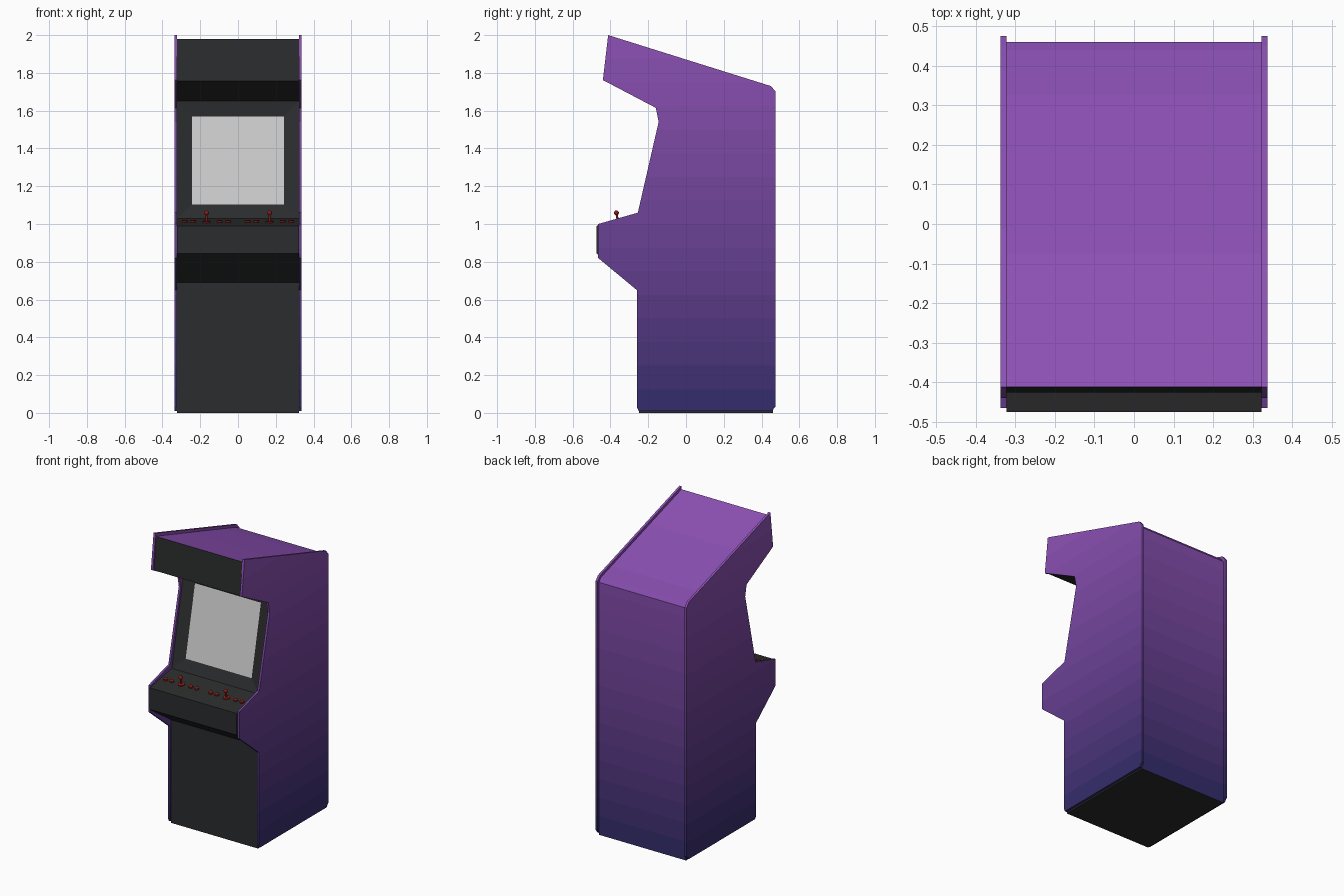
import bpy, bmesh, math
from mathutils import Vector, Matrix

if "Cube" in bpy.data.objects:
    bpy.data.objects.remove(bpy.data.objects["Cube"])

BANDS = 16


def material(name, rgb):
    m = bpy.data.materials.new(name)
    m.diffuse_color = (*rgb, 1)
    m.use_nodes = True
    m.node_tree.nodes["Principled BSDF"].inputs["Base Color"].default_value = m.diffuse_color
    return m


black = material("black", (0.024, 0.025, 0.026))
red = material("red", (0.25, 0.012, 0.01))
glass = material("screen_grey", (0.8, 0.8, 0.8))
low, high = Vector((0.028, 0.024, 0.14)), Vector((0.28, 0.085, 0.48))
fade = [material(f"purple_{i}", low.lerp(high, (i + 0.5) / BANDS)) for i in range(BANDS)]


def extrude_profile(profile, x0, x1):
    bm = bmesh.new()
    face = bm.faces.new([bm.verts.new((x0, y, z)) for y, z in profile])
    out = bmesh.ops.extrude_face_region(bm, geom=[face], use_keep_orig=True)
    moved = [v for v in out["geom"] if isinstance(v, bmesh.types.BMVert)]
    bmesh.ops.translate(bm, verts=moved, vec=(x1 - x0, 0, 0))
    bmesh.ops.recalc_face_normals(bm, faces=bm.faces)
    return bm


def apply_fade(bm):
    """Slice the purple faces (index 1) into height bands, one shade each."""
    bmesh.ops.triangulate(bm, faces=[f for f in bm.faces if f.material_index == 1])
    for i in range(1, BANDS):
        faces = [f for f in bm.faces if f.material_index == 1]
        geom = set(faces)
        for f in faces:
            geom.update(f.edges, f.verts)
        bmesh.ops.bisect_plane(bm, geom=list(geom), dist=1e-5,
                               plane_co=(0, 0, 2 * i / BANDS), plane_no=(0, 0, 1))
    for f in bm.faces:
        if f.material_index == 1:
            z = f.calc_center_median().z
            f.material_index = 2 + min(BANDS - 1, int(z / 2 * BANDS))


def finish(bm, name, mats):
    me = bpy.data.meshes.new(name)
    bm.to_mesh(me)
    bm.free()
    for m in mats:
        me.materials.append(m)
    ob = bpy.data.objects.new(name, me)
    bpy.context.collection.objects.link(ob)
    return ob


# Side panels
side = [(-0.412, 2.0), (0.45, 1.73), (0.475, 1.70), (0.475, 0.035), (0.455, 0.01),
        (-0.25, 0.01), (-0.26, 0.03), (-0.26, 0.65), (-0.465, 0.82), (-0.465, 1.0),
        (-0.255, 1.06), (-0.145, 1.54), (-0.16, 1.615), (-0.44, 1.762)]
bm = extrude_profile(side, 0.322, 0.337)
for f in bm.faces:
    f.material_index = 1
apply_fade(bm)
panels = finish(bm, "side_panels", [black, glass] + fade)
panels.modifiers.new("mirror", 'MIRROR')

# Cabinet body: black front, purple top and back, recessed screen
body = [(-0.412, 1.98), (0.44, 1.715), (0.46, 1.69), (0.46, 0.0), (-0.25, 0.0),
        (-0.25, 0.69), (-0.475, 0.845), (-0.475, 0.99), (-0.24, 1.03),
        (-0.11, 1.65), (-0.425, 1.756)]
bm = extrude_profile(body, -0.322, 0.322)
for f in bm.faces:
    c, n = f.calc_center_median(), f.normal
    if abs(n.x) < 0.5 and (n.y > 0.9 or (n.z > 0.3 and c.z > 1.5 and n.y > 0.1)):
        f.material_index = 1
apply_fade(bm)
bezel = next(f for f in bm.faces if f.normal.y < -0.9 and 1.2 < f.calc_center_median().z < 1.5)
bmesh.ops.inset_region(bm, faces=[bezel], thickness=0.11, depth=-0.02)
bezel.material_index = 1
finish(bm, "cabinet_body", [black, glass] + fade)

# Control deck frame of reference
tilt = math.atan2(0.04, 0.235)


def on_deck(x, y, lift=0.0):
    base = Matrix.Translation((x, y, 0.99 + (y + 0.475) * math.tan(tilt)))
    return base @ Matrix.Rotation(tilt, 4, 'X') @ Matrix.Translation((0, 0, lift))


def disc(bm, x, y, r, h, lift=0.0):
    bmesh.ops.create_cone(bm, cap_ends=True, segments=16, radius1=r, radius2=r,
                          depth=h, matrix=on_deck(x, y, lift + h / 2))


# Joysticks and buttons for two players
for label, cx in (("left", -0.167), ("right", 0.167)):
    bm = bmesh.new()
    disc(bm, cx, -0.36, 0.022, 0.006)
    disc(bm, cx, -0.36, 0.006, 0.05)
    bmesh.ops.create_uvsphere(bm, u_segments=16, v_segments=8, radius=0.013,
                              matrix=on_deck(cx, -0.36, 0.05))
    stick = finish(bm, f"{label}_joystick", [red])
    bm = bmesh.new()
    for dx in (-0.115, -0.07, 0.07, 0.115):
        disc(bm, cx + dx, -0.36, 0.014, 0.01)
    buttons = finish(bm, f"{label}_buttons", [red])
    for ob in (stick, buttons):
        with bpy.context.temp_override(object=ob, active_object=ob, selected_objects=[ob],
                                       selected_editable_objects=[ob]):
            bpy.ops.object.shade_smooth_by_angle(angle=math.radians(40))
